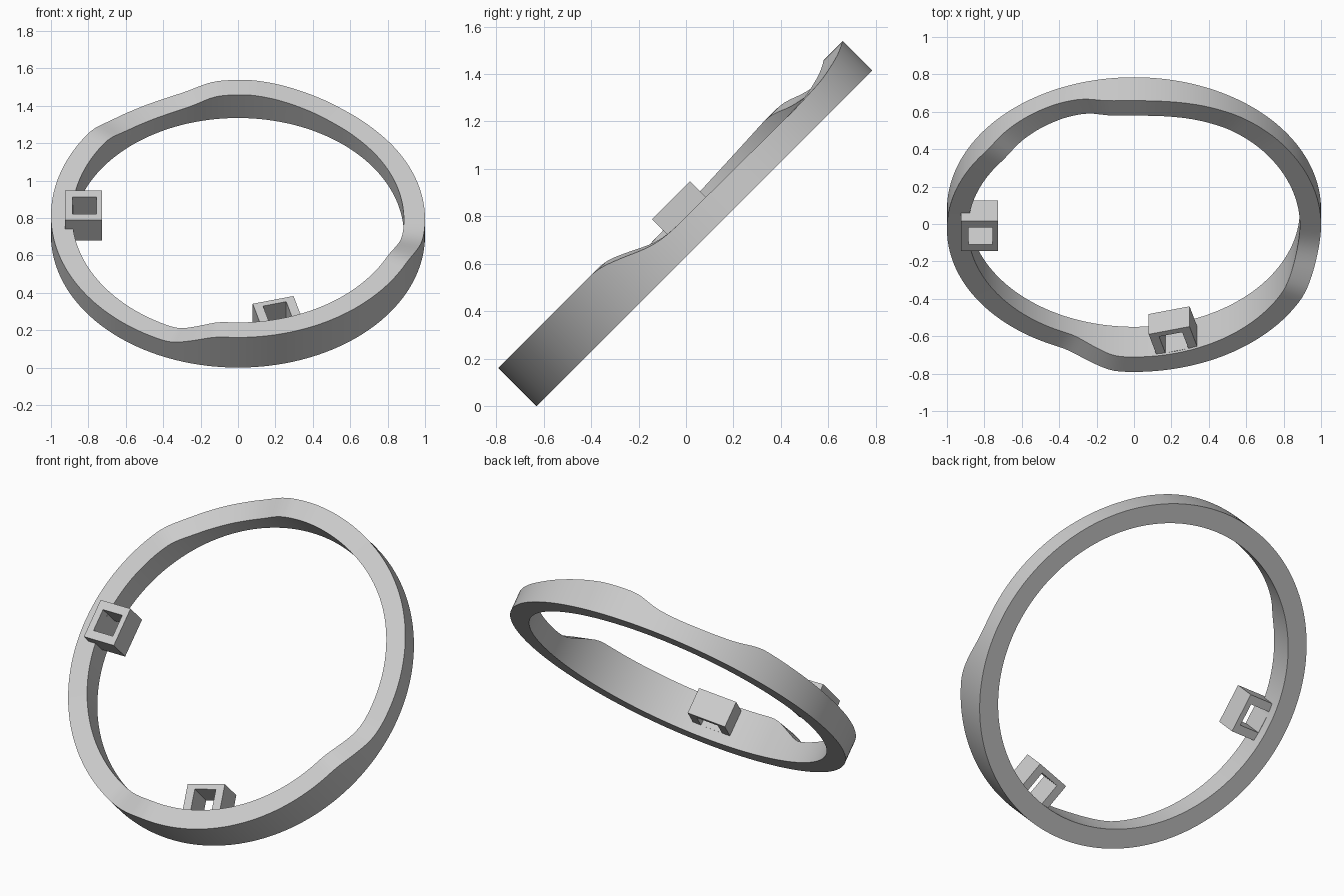
import bpy, bmesh, math
from mathutils import Matrix

if "Cube" in bpy.data.objects:
    bpy.data.objects.remove(bpy.data.objects["Cube"])

# Whole model is laid flat, then tilted 45 degrees about x
TILT = Matrix.Translation((0, 0.0775, 0.7075)) @ Matrix.Rotation(math.radians(45), 4, 'X')
R_OUT, R_IN, SEGMENTS = 1.0, 0.887, 180

grey = bpy.data.materials.new("light grey")
grey.diffuse_color = (0.6, 0.6, 0.6, 1)
grey.use_nodes = True
grey.node_tree.nodes["Principled BSDF"].inputs["Base Color"].default_value = grey.diffuse_color

# Rim height at key angles (degrees)
KEYS = [(-111, .121), (-97, .228), (-24, .228), (-18, .19), (-11, .137), (-6, .12),
        (42, .115), (55, .122), (68, .145), (78, .165), (86, .177), (98, .172),
        (106, .124), (114, .112), (124, .117), (133, .134), (141, .173),
        (173, .152), (249, .121)]


def linear_height(a):
    a = (a + 111) % 360 - 111
    for (a0, h0), (a1, h1) in zip(KEYS, KEYS[1:]):
        if a0 <= a <= a1:
            return h0 + (h1 - h0) * (a - a0) / (a1 - a0)


def rim_height(a):
    return sum(linear_height(a + d * 0.7) for d in range(-4, 5)) / 9


def finish(name, bm):
    bmesh.ops.recalc_face_normals(bm, faces=bm.faces)
    mesh = bpy.data.meshes.new(name)
    bm.to_mesh(mesh)
    bm.free()
    mesh.materials.append(grey)
    obj = bpy.data.objects.new(name, mesh)
    bpy.context.collection.objects.link(obj)
    obj.matrix_world = TILT
    return obj


def closed_loops(bm, rows):
    """Join a closed chain of cross-sections with quads."""
    rows = [[bm.verts.new(p) for p in row] for row in rows]
    for a, b in zip(rows, rows[1:] + rows[:1]):
        for i in range(len(a)):
            j = (i + 1) % len(a)
            bm.faces.new((a[i], a[j], b[j], b[i]))


# Ring with a wavy upper rim
bm = bmesh.new()
sections = []
for k in range(SEGMENTS):
    deg = k * 360 / SEGMENTS
    c, s, h = math.cos(math.radians(deg)), math.sin(math.radians(deg)), rim_height(deg)
    sections.append([(r * c, r * s, z) for r, z in
                     ((R_IN, 0), (R_OUT, 0), (R_OUT, h), (R_IN, h))])
closed_loops(bm, sections)
ring = finish("ring", bm)
bpy.context.view_layer.objects.active = ring
ring.select_set(True)
bpy.ops.object.shade_smooth_by_angle(angle=math.radians(35))


# Square sockets on the inside of the ring, open through their height
def socket(name, deg, shift):
    bm = bmesh.new()
    z0, z1 = 0.06, 0.213
    outer, inner = (.726, .925, .113), (.757, .885, .064)
    rows = []
    for sx, sy in ((0, -1), (1, -1), (1, 1), (0, 1)):
        o = (outer[sx], sy * outer[2] + shift)
        i = (inner[sx], sy * inner[2] + shift)
        rows.append([(*i, z0), (*o, z0), (*o, z1), (*i, z1)])
    closed_loops(bm, rows)
    bm.transform(Matrix.Rotation(math.radians(deg), 4, 'Z'))
    finish(name, bm)


socket("left_socket", 180, -0.014)
socket("front_socket", -75, 0)
